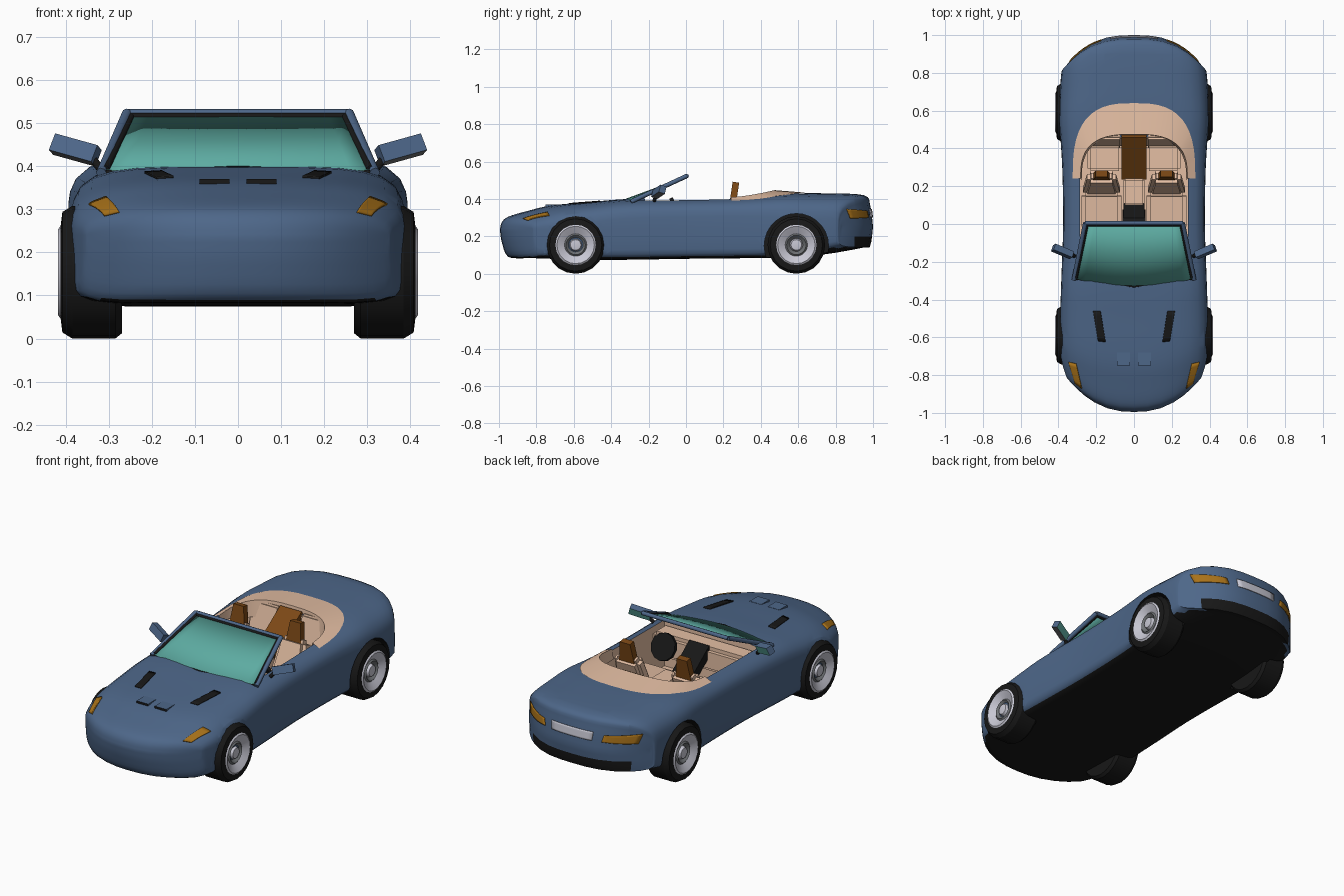
import bpy, bmesh, math
from mathutils import Vector, Matrix, Euler
from mathutils.bvhtree import BVHTree

if "Cube" in bpy.data.objects:
    bpy.data.objects.remove(bpy.data.objects["Cube"])

def material(name, *rgb):
    m = bpy.data.materials.new(name)
    m.use_nodes = True
    m.diffuse_color = (*rgb, 1)
    m.node_tree.nodes["Principled BSDF"].inputs["Base Color"].default_value = (*rgb, 1)
    return m

BLUE = material("blue_paint", .075, .135, .25)
BLACK = material("black_rubber", .009, .009, .009)
TAN = material("tan_leather", .78, .52, .37)
TEAL = material("teal_glass", .11, .41, .36)
BROWN = material("brown_leather", .2, .065, .008)
AMBER = material("amber_lamp", .4, .17, .01)
SILVER = material("silver", .58, .58, .66)
GREY = material("dark_grey", .16, .17, .18)
BODY_MATS = [BLUE, BLACK, TAN]

def shade(ob, angle):
    bpy.ops.object.select_all(action='DESELECT')
    ob.select_set(True)
    bpy.context.view_layer.objects.active = ob
    bpy.ops.object.shade_smooth_by_angle(angle=math.radians(angle))

def finish(name, bm, mats, smooth=None):
    bmesh.ops.recalc_face_normals(bm, faces=bm.faces[:])
    me = bpy.data.meshes.new(name)
    bm.to_mesh(me)
    bm.free()
    ob = bpy.data.objects.new(name, me)
    bpy.context.collection.objects.link(ob)
    for m in mats:
        me.materials.append(m)
    if smooth:
        shade(ob, smooth)
    return ob

def box(name, mats, loc, size, rot=(0, 0, 0), taper=1, bevel=0, rule=lambda n: 0):
    bm = bmesh.new()
    bmesh.ops.create_cube(bm, size=1, matrix=Matrix.Diagonal((*size, 1)))
    for v in bm.verts:
        v.co.x *= taper if v.co.z > 0 else 1
    bm.normal_update()
    for f in bm.faces:
        f.material_index = rule(f.normal)
    if bevel:
        bmesh.ops.bevel(bm, geom=bm.edges[:], offset=bevel, segments=2, affect='EDGES')
    bm.transform(Matrix.Translation(loc) @ Euler(rot).to_matrix().to_4x4())
    return finish(name, bm, mats, 35 if bevel else None)

def rod(name, mats, p, q, radius, sides=8, slot=0):
    p, q = Vector(p), Vector(q)
    bm = bmesh.new()
    bmesh.ops.create_cone(bm, cap_ends=True, segments=sides, radius1=radius, radius2=radius, depth=(q - p).length)
    bm.transform(Matrix.Translation((p + q) / 2) @ (q - p).to_track_quat('Z', 'Y').to_matrix().to_4x4())
    for f in bm.faces:
        f.material_index = slot
    return finish(name, bm, mats, 50)

def grid(bm, rows, closed=False):
    rings = [[bm.verts.new(p) for p in row] for row in rows]
    n = len(rings[0])
    return [[bm.faces.new((a[i], a[(i + 1) % n], b[(i + 1) % n], b[i])) for i in range(n if closed else n - 1)]
            for a, b in zip(rings, rings[1:])]

# Body stations: y, half width, underside, crown height, corner squareness
STATIONS = [(-.995, .35, .235, .235, 3), (-.985, .355, .17, .275, 3), (-.95, .365, .09, .305, 3),
            (-.85, .385, .085, .335, 3.2), (-.72, .39, .08, .365, 3.5), (-.5, .39, .075, .385, 4),
            (-.3, .385, .075, .4, 4.5), (0, .375, .08, .403, 5), (.3, .38, .083, .41, 5),
            (.55, .395, .088, .428, 4.5), (.75, .395, .105, .43, 4), (.95, .385, .14, .42, 4),
            (.985, .375, .15, .365, 4), (1, .365, .25, .25, 4)]
HALF = [0, .2, .4, .6, .75, .87, .95, .985, .998, 1]
ACROSS = [-f for f in HALF[:0:-1]] + HALF

def spline(keys, steps):
    k = [keys[0]] + keys + [keys[-1]]
    for i in range(1, len(k) - 2):
        for t in (s / steps for s in range(steps)):
            yield [b + .5 * t * (c - a + t * (2 * a - 5 * b + 4 * c - d + t * (3 * (b - c) + d - a)))
                   for a, b, c, d in zip(*k[i - 1:i + 3])]
    yield keys[-1]

def section(y, w, low, high, n):
    mid = min(max(.24, low), high)
    def point(f, edge, power):
        a = abs(f)
        bow = .175 * max(0, (-y - .35) / .65) * a ** 2.4 - .17 * max(0, (y - .45) / .55) * a ** 2.8
        return (w * f, y + bow, mid + (edge - mid) * max(0, 1 - a ** power) ** (1 / power))
    return [point(f, high, n) for f in ACROSS] + [point(f, low, 10) for f in ACROSS[-2:0:-1]]

bm = bmesh.new()
grid(bm, [section(*s) for s in spline(STATIONS, 4)], closed=True)
bmesh.ops.remove_doubles(bm, verts=bm.verts[:], dist=.0001)
for co, no in (((0, 0, .2), (0, 0, 1)), ((0, .9, 0), (0, 1, 0))):
    bmesh.ops.bisect_plane(bm, geom=bm.verts[:] + bm.edges[:] + bm.faces[:], plane_co=co, plane_no=no)
bmesh.ops.recalc_face_normals(bm, faces=bm.faces[:])
# Black underside and rear valance
for f in bm.faces:
    c = f.calc_center_median()
    f.material_index = int((f.normal.z < -.8 and c.z < .14) or (c.y > .9 and c.z < .2))
SKIN = BVHTree.FromBMesh(bm)
body = finish("body", bm, BODY_MATS)

# Cockpit and wheel arches are cut out of the body
cutters = [rod("arch_cutter", BODY_MATS, (sx * .29, y, .15), (sx * .5, y, .15), .172, 28, 1)
           for sx in (1, -1) for y in (-.59, .59)]
cutters.append(box("cabin_cutter", BODY_MATS, (0, .12, .39), (.57, .68, .5), rule=lambda n: 2))
for cutter in cutters:
    cutter.hide_render = True
    mod = body.modifiers.new("cut", 'BOOLEAN')
    mod.operation, mod.solver, mod.object = 'DIFFERENCE', 'EXACT', cutter
    bpy.context.view_layer.objects.active = body
    bpy.ops.object.modifier_apply(modifier=mod.name)
    bpy.data.objects.remove(cutter)
shade(body, 35)

def on_skin(u, v, rear=False):
    near, way = (Vector((u, 1, v)), Vector((0, -1, 0))) if rear else (Vector((u, v, .4)), Vector((0, 0, -1)))
    hit = SKIN.ray_cast(near - way, way)
    return hit[:2] if hit[0] else SKIN.find_nearest(near)[:2]

# Thin plates that follow the body surface, given four corners
def plate(name, mat, corners, sx=1, rear=False):
    a, b, c, d = (Vector((sx * u, v)) for u, v in corners)
    rows = []
    for j in range(7):
        left, right = a.lerp(d, j / 6), b.lerp(c, j / 6)
        hits = [on_skin(*left.lerp(right, i / 8), rear) for i in range(9)]
        rows.append([p + n * .002 for p, n in hits])
    bm = bmesh.new()
    grid(bm, rows)
    mod = finish(name, bm, [mat], 35).modifiers.new("thickness", 'SOLIDIFY')
    mod.thickness, mod.offset = .006, 0

plate("rear_panel", SILVER, [(-.12, .3), (.12, .3), (.125, .345), (-.125, .345)], rear=True)

# Wheel profile: radius, x
PROFILE = [(0, .27), (.142, .27), (.154, .285), (.154, .385), (.14, .408), (.108, .412),
           (.1, .418), (.085, .41), (.06, .395), (.052, .402), (.035, .385), (.028, .402), (0, .406)]
SLOTS = [0] * 5 + [1] * 3 + [2] * 2 + [1] * 2

def wheel(name, sx, y):
    bm = bmesh.new()
    turn = [i * math.tau / 20 for i in range(20)]
    rows = [[(sx * x, y + r * math.sin(t), .154 - r * math.cos(t)) for t in turn] for r, x in PROFILE]
    for band, slot in zip(grid(bm, rows, closed=True), SLOTS):
        for f in band:
            f.material_index = slot
    bmesh.ops.remove_doubles(bm, verts=bm.verts[:], dist=.0001)
    finish(name, bm, [BLACK, SILVER, GREY], 25)

for side, sx in (("left", 1), ("right", -1)):
    wheel("front_wheel_" + side, sx, -.59)
    wheel("rear_wheel_" + side, sx, .59)
    # Lamps, bonnet vents and scoops
    plate("headlamp_" + side, AMBER, [(.275, -.87), (.31, -.845), (.345, -.73), (.305, -.74)], sx)
    plate("tail_lamp_" + side, AMBER, [(.17, .3), (.325, .295), (.34, .345), (.18, .335)], sx, True)
    plate("bonnet_vent_" + side, BLACK, [(.15, -.625), (.19, -.62), (.217, -.46), (.177, -.46)], sx)
    box("bonnet_scoop_" + side, [BLUE, BLACK], (sx * .055, -.715, .361), (.07, .07, .02),
        rule=lambda n: int(n.y < -.5))
    # Door mirrors
    box("door_mirror_" + side, [BLUE, TEAL, GREY], (sx * .378, -.145, .438), (.11, .035, .042),
        (-.35, -.25 * sx, .4 * sx), rule=lambda n: 1 if n.y > .7 else 2 if n.z < -.7 else 0)
    rod("mirror_stalk_" + side, [BLACK], (sx * .315, -.17, .39), (sx * .35, -.155, .43), .01)
    # Seats
    box("seat_cushion_" + side, [TAN], (sx * .172, .07, .2), (.21, .2, .1), (.08, 0, 0), bevel=.02)
    box("seat_back_" + side, [TAN], (sx * .172, .215, .29), (.2, .07, .24), (-.35, 0, 0), .75, .02)
    box("headrest_" + side, [BROWN], (sx * .172, .258, .43), (.095, .035, .12), (-.15, 0, 0), .65)
    box("rear_seat_" + side, [TAN], (sx * .155, .35, .25), (.18, .14, .1), bevel=.015)
    box("rear_backrest_" + side, [TAN], (sx * .15, .45, .33), (.17, .05, .2), (-.25, 0, 0), bevel=.01)
    # Windscreen pillars and base seal
    rod("pillar_" + side, [BLUE], (sx * .318, -.295, .385), (sx * .258, .005, .523), .012)
    rod("pillar_trim_" + side, [BLACK], (sx * .307, -.285, .393), (sx * .248, -.002, .516), .009)
    rod("windscreen_seal_" + side, [BLACK], (0, -.332, .396), (sx * .312, -.29, .386), .005)

# Windscreen glass and header rail
bm = bmesh.new()
grid(bm, [[((.312 - .062 * t) * u, (.04 * u * u - .33) * (1 - t), .398 + .122 * t - .008 * u * u * (1 - t))
           for u in (i / 6 for i in range(-6, 7))] for t in (0, .5, 1)])
finish("windscreen", bm, [TEAL], 35).modifiers.new("thickness", 'SOLIDIFY').thickness = .006
rod("header_rail", [BLUE], (-.26, .005, .522), (.26, .005, .522), .011)
rod("header_trim", [BLACK], (-.25, -.004, .515), (.25, -.004, .515), .009)

# Leather collar behind the seats
rows = [[], [], []]
for t in (math.pi * i / 24 for i in range(25)):
    s = math.sin(t)
    cx, sy = math.copysign(abs(math.cos(t)) ** .7, math.cos(t)), s ** .7
    rows[0].append(on_skin(.325 * cx, .24 + .4 * sy)[0] + Vector((0, 0, .003)))
    rows[1].append((.283 * cx, .24 + .235 * sy, .409 + .038 * s))
    rows[2].append((.277 * cx, .23 + .235 * sy, .35))
bm = bmesh.new()
grid(bm, rows)
finish("leather_collar", bm, [TAN], 40)

# Dashboard, centre console and steering wheel
box("dashboard", [TAN], (0, -.16, .31), (.566, .12, .13), bevel=.02)
box("centre_stack", [BLACK], (0, -.035, .29), (.12, .24, .05), (-.65, 0, 0))
box("gear_panel", [BLACK], (0, .05, .215), (.11, .12, .11))
box("centre_tunnel", [TAN], (0, .17, .235), (.11, .14, .15), bevel=.008)
box("rear_divider", [BROWN], (0, .37, .33), (.13, .27, .08), (.6, 0, 0))
rod("steering_column", [BLACK], (.17, -.12, .31), (.17, -.05, .34), .014)
rod("steering_wheel", [BLACK], (.17, -.06, .335), (.17, -.042, .343), .072, 12)
